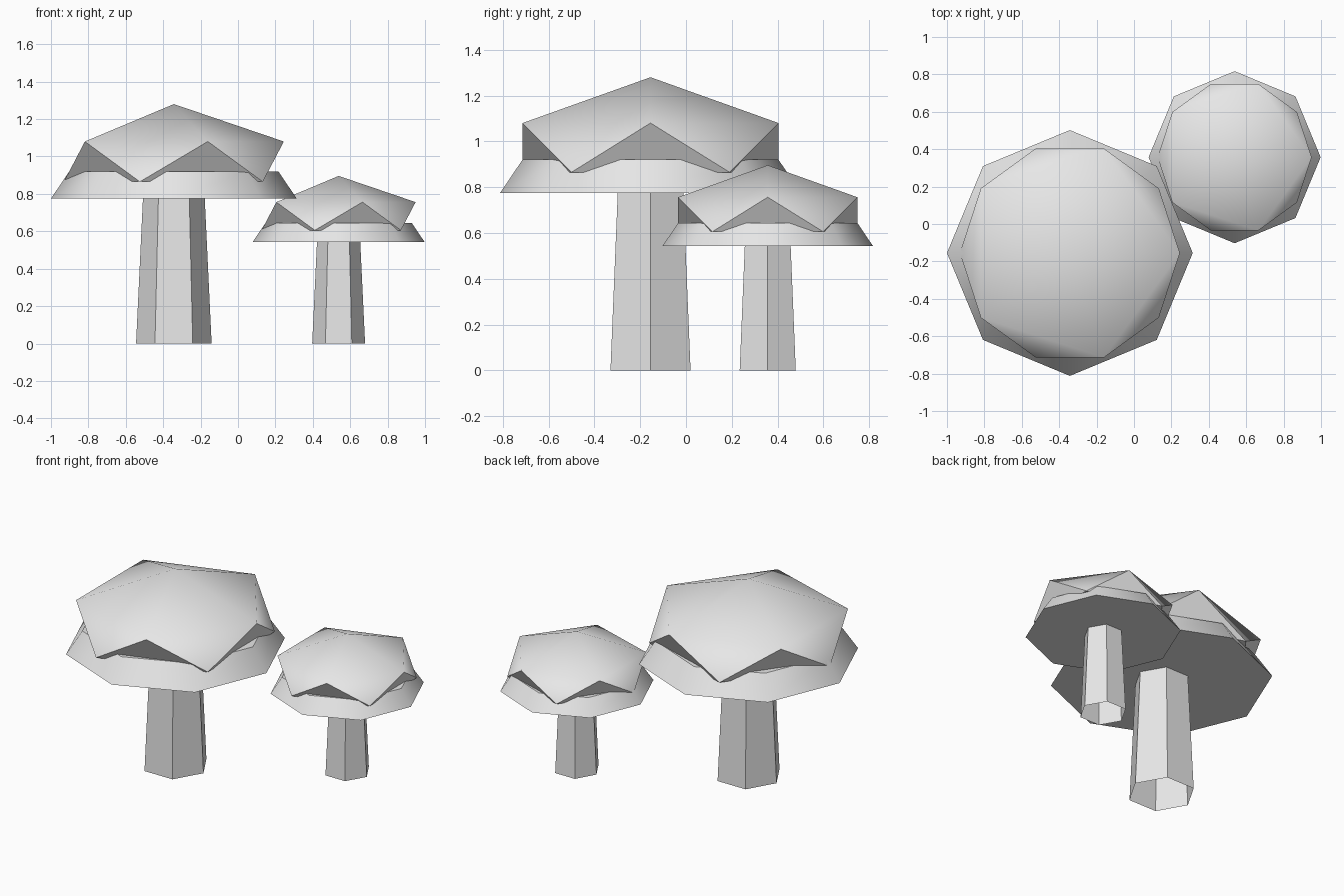
import bpy
import bmesh
from math import cos, sin, pi, radians

cube = bpy.data.objects.get("Cube")
if cube:
    bpy.data.objects.remove(cube, do_unlink=True)

grey = bpy.data.materials.new("plain_grey")
grey.use_nodes = True
grey.diffuse_color = (0.8, 0.8, 0.8, 1)
grey.node_tree.nodes["Principled BSDF"].inputs["Base Color"].default_value = (0.8, 0.8, 0.8, 1)


def ring(bm, sides, radius, z, turn=0.0):
    return [bm.verts.new((radius * cos(turn + 2 * pi * i / sides),
                          radius * sin(turn + 2 * pi * i / sides), z))
            for i in range(sides)]


def finish(bm, name, location, scale):
    mesh = bpy.data.meshes.new(name)
    bm.to_mesh(mesh)
    bm.free()
    mesh.materials.append(grey)
    obj = bpy.data.objects.new(name, mesh)
    bpy.context.collection.objects.link(obj)
    obj.location = location
    obj.scale = (scale, scale, scale)
    bpy.ops.object.select_all(action='DESELECT')
    obj.select_set(True)
    bpy.context.view_layer.objects.active = obj
    bpy.ops.object.shade_smooth_by_angle(angle=radians(50))


def frustum(name, sides, low, high, location, scale, capped):
    """Tapered prism; low and high are (radius, z)."""
    bm = bmesh.new()
    a, b = ring(bm, sides, *low), ring(bm, sides, *high)
    for i in range(sides):
        j = (i + 1) % sides
        bm.faces.new((a[i], a[j], b[j], b[i]))
    if capped:
        bm.faces.new(a[::-1])
        bm.faces.new(b)
    finish(bm, name, location, scale)


def dome(name, location, scale):
    """Faceted crown: apex fan over a zigzag band of triangles."""
    bm = bmesh.new()
    apex = bm.verts.new((0, 0, 1.28))
    upper = ring(bm, 5, 0.588, 1.08)
    lower = ring(bm, 5, 0.588, 0.865, pi / 5)
    for i in range(5):
        j = (i + 1) % 5
        bm.faces.new((apex, upper[i], upper[j]))
        bm.faces.new((upper[i], lower[i], upper[j]))
        bm.faces.new((lower[i], lower[j], upper[j]))
    bm.faces.new(lower[::-1])
    finish(bm, name, location, scale)


def mushroom(prefix, location, scale):
    # Hollow six-sided stem, open at the foot
    frustum(prefix + "_stem", 6, (0.202, 0), (0.165, 0.78), location, scale, False)
    # Flared eight-sided rim under the crown
    frustum(prefix + "_cap_rim", 8, (0.657, 0.775), (0.559, 0.92), location, scale, True)
    dome(prefix + "_cap_top", location, scale)


mushroom("large", (-0.343, -0.155, 0), 1.0)
mushroom("small", (0.538, 0.357, 0), 0.7)
